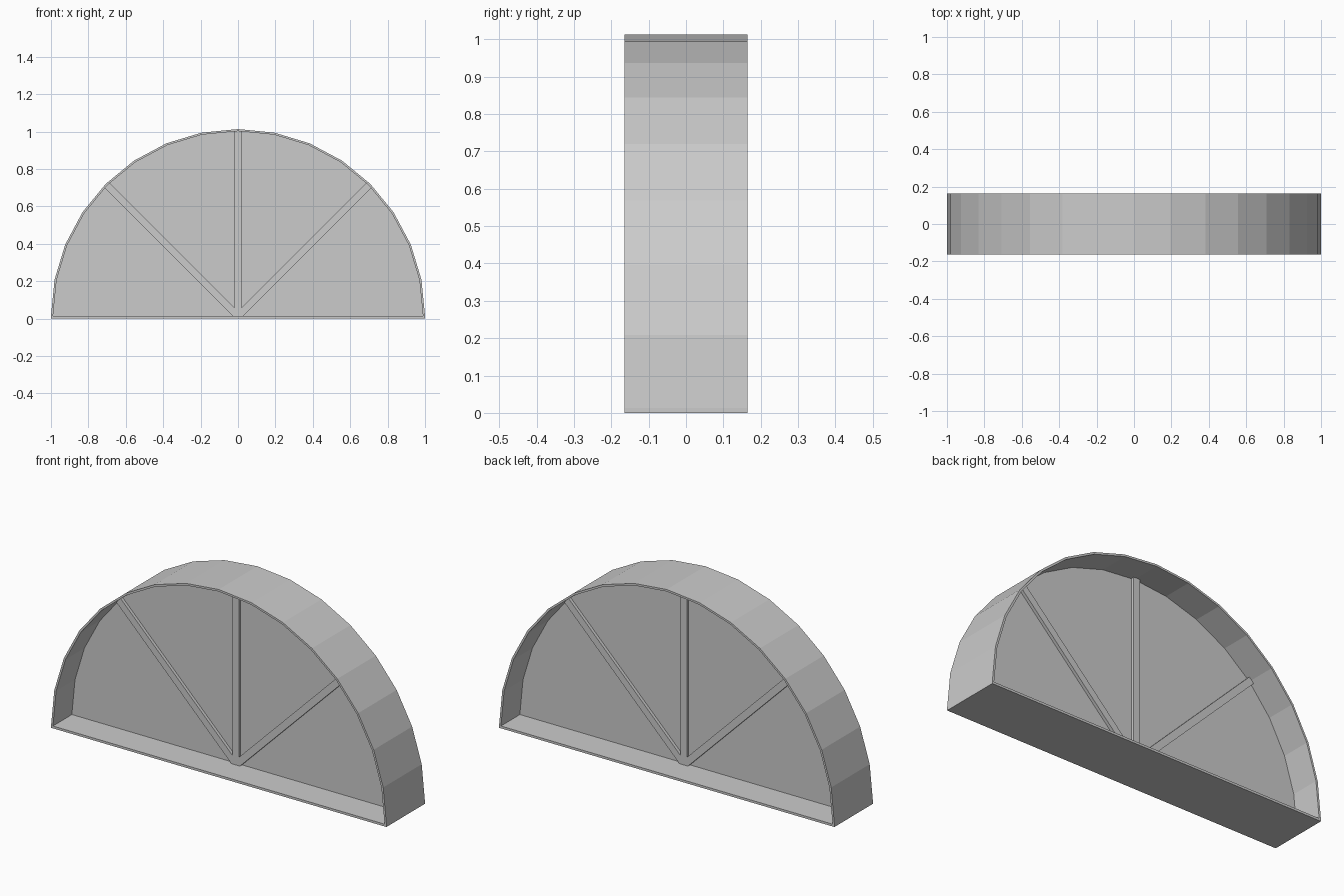
import bpy, bmesh
from math import cos, sin, pi
from mathutils import Matrix

if "Cube" in bpy.data.objects:
    bpy.data.objects.remove(bpy.data.objects["Cube"])

SEG, BASE, HALF_DEPTH, WALL = 16, 0.013, 0.164, 0.011


def arch(radius, foot):
    """Half-round outline in x/z with a flat foot."""
    pts = [(radius * cos(pi * i / SEG), BASE + radius * sin(pi * i / SEG)) for i in range(SEG + 1)]
    if foot < BASE:
        pts = [(radius, foot)] + pts + [(-radius, foot)]
    return pts


def finish(name, bm):
    bmesh.ops.recalc_face_normals(bm, faces=bm.faces)
    mesh = bpy.data.meshes.new(name)
    bm.to_mesh(mesh)
    bm.free()
    obj = bpy.data.objects.new(name, mesh)
    bpy.context.collection.objects.link(obj)
    return obj


# Frame: half-round ring with a flat sill, open at front and back
bm = bmesh.new()
outer = arch(1.0, 0.0)
inner = arch(1.0 - WALL, BASE - 0.0005)
loops = [[bm.verts.new((x, y, z)) for x, z in pts]
         for pts, y in ((outer, -HALF_DEPTH), (outer, HALF_DEPTH),
                        (inner, HALF_DEPTH), (inner, -HALF_DEPTH))]
n = len(outer)
for k in range(4):
    a, b = loops[k], loops[(k + 1) % 4]
    for i in range(n):
        j = (i + 1) % n
        bm.faces.new((a[i], a[j], b[j], b[i]))
finish("arched_frame", bm)

# Pane: thin half-round sheet in the middle of the frame
bm = bmesh.new()
pane = [bm.verts.new((x, -0.003, z)) for x, z in arch(0.993, BASE)]
face = bm.faces.new(pane)
ext = bmesh.ops.extrude_face_region(bm, geom=[face])
bmesh.ops.translate(bm, vec=(0, 0.006, 0),
                    verts=[v for v in ext["geom"] if isinstance(v, bmesh.types.BMVert)])
finish("window_pane", bm)


# Glazing bars: square bars fanning out from the sill centre
def bar(name, angle, length=0.994, width=0.037, depth=0.04):
    bm = bmesh.new()
    bmesh.ops.create_cube(bm, size=1)
    bmesh.ops.scale(bm, vec=(width, depth, length), verts=bm.verts)
    bmesh.ops.translate(bm, vec=(0, 0, length / 2), verts=bm.verts)
    bmesh.ops.rotate(bm, cent=(0, 0, 0), matrix=Matrix.Rotation(angle, 3, 'Y'), verts=bm.verts)
    bmesh.ops.translate(bm, vec=(0, 0, BASE), verts=bm.verts)
    # trim anything below the sill
    bmesh.ops.bisect_plane(bm, geom=bm.verts[:] + bm.edges[:] + bm.faces[:],
                           plane_co=(0, 0, BASE - 0.002), plane_no=(0, 0, -1), clear_outer=True)
    finish(name, bm)


for label, angle in (("left", -pi / 4), ("centre", 0), ("right", pi / 4)):
    bar(label + "_glazing_bar", angle)
